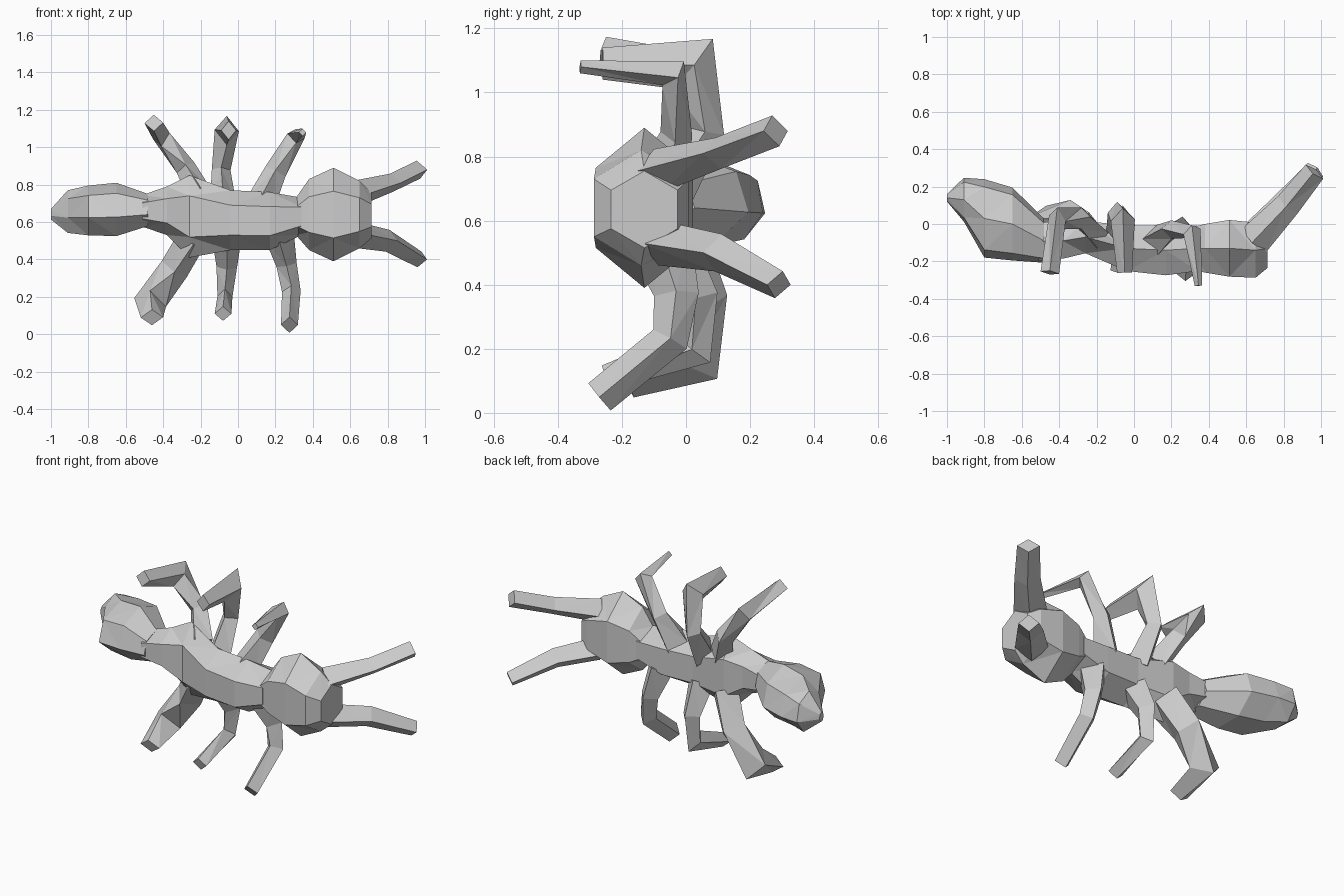
import bpy, bmesh
from math import sin, cos, pi
from mathutils import Vector

if "Cube" in bpy.data.objects:
    bpy.data.objects.remove(bpy.data.objects["Cube"])


def loft(name, rings):
    """Skin a list of rings (equal point counts), cap both ends, flat triangles."""
    bm = bmesh.new()
    vr = [[bm.verts.new(p) for p in r] for r in rings]
    n = len(rings[0])
    for a, b in zip(vr, vr[1:]):
        for i in range(n):
            j = (i + 1) % n
            bm.faces.new((a[i], a[j], b[j], b[i]))
    bm.faces.new(vr[0][::-1])
    bm.faces.new(vr[-1])
    bmesh.ops.triangulate(bm, faces=bm.faces[:])
    bmesh.ops.recalc_face_normals(bm, faces=bm.faces[:])
    me = bpy.data.meshes.new(name)
    bm.to_mesh(me)
    bm.free()
    ob = bpy.data.objects.new(name, me)
    bpy.context.collection.objects.link(ob)
    return ob


def body(name, sections, n=8):
    """Body segment along x; sections are (x, y centre, z centre, y radius, z radius)."""
    loft(name, [[(x, y + ry * sin(2 * pi * i / n), z + rz * cos(2 * pi * i / n))
                 for i in range(n)] for x, y, z, ry, rz in sections])


def limb(name, pts, side):
    """Four-sided limb; points are (x, y, z, half width along side, half depth)."""
    c = [Vector(p[:3]) for p in pts]
    rings = []
    for i, p in enumerate(pts):
        t = Vector((0, 0, 0))
        if i > 0:
            t += (c[i] - c[i - 1]).normalized()
        if i < len(pts) - 1:
            t += (c[i + 1] - c[i]).normalized()
        t.normalize()
        s = Vector(side)
        s = (s - t * s.dot(t)).normalized()
        d = t.cross(s)
        rings.append([c[i] + s * p[3], c[i] + d * p[4],
                      c[i] - s * p[3], c[i] - d * p[4]])
    loft(name, rings)


# abdomen, thorax, head
body("abdomen", [(-1.0, .14, .64, .02, .03), (-.91, .13, .65, .12, .12),
                 (-.80, .03, .655, .215, .14), (-.65, 0, .66, .20, .15),
                 (-.48, -.09, .66, .12, .09)], 7)
body("thorax", [(-.51, -.09, .66, .12, .085), (-.38, -.09, .66, .11, .13),
                (-.26, -.07, .63, .10, .22), (-.04, -.13, .61, .14, .16),
                (.17, -.14, .605, .155, .155), (.34, -.13, .63, .14, .10)], 6)
body("head", [(.31, -.13, .63, .13, .10), (.38, -.13, .64, .15, .19),
              (.51, -.13, .64, .175, .25), (.65, -.14, .64, .17, .18),
              (.715, -.13, .635, .12, .12)], 6)

# antennae
limb("upper_antenna", [(.64, -.09, .755, .07, .09), (.82, .10, .81, .05, .07),
                       (.965, .28, .88, .05, .06)], (0, 0, 1))
limb("lower_antenna", [(.64, -.08, .53, .07, .09), (.80, .10, .50, .06, .07),
                       (.97, .29, .40, .045, .055)], (0, 0, 1))

# upper and lower legs: root, thigh, knee, foot
legs = {
    "upper_rear_leg": [(-.20, -.06, .74, .07, .08), (-.28, .03, .89, .055, .06),
                       (-.41, .03, 1.06, .05, .08), (-.45, -.26, 1.13, .05, .045)],
    "upper_middle_leg": [(-.08, -.06, .70, .07, .09), (-.09, .06, .88, .05, .06),
                         (-.06, .02, 1.09, .065, .10), (-.05, -.26, 1.09, .04, .05)],
    "upper_front_leg": [(.12, -.09, .70, .08, .09), (.20, -.03, .87, .06, .05),
                        (.31, -.04, 1.06, .05, .05), (.345, -.33, 1.08, .02, .02)],
    "lower_rear_leg": [(-.24, -.04, .52, .08, .11), (-.34, .03, .35, .08, .10),
                       (-.47, .02, .17, .09, .10), (-.46, -.18, .09, .06, .045)],
    "lower_middle_leg": [(-.06, -.06, .52, .08, .09), (-.06, .03, .36, .055, .07),
                         (-.07, .02, .20, .04, .07), (-.08, -.25, .11, .045, .04)],
    "lower_front_leg": [(.22, -.08, .53, .08, .10), (.26, -.03, .37, .055, .07),
                        (.285, -.05, .23, .05, .06), (.275, -.27, .05, .045, .055)],
}
for name, pts in legs.items():
    limb(name, pts, (1, 0, 0))
